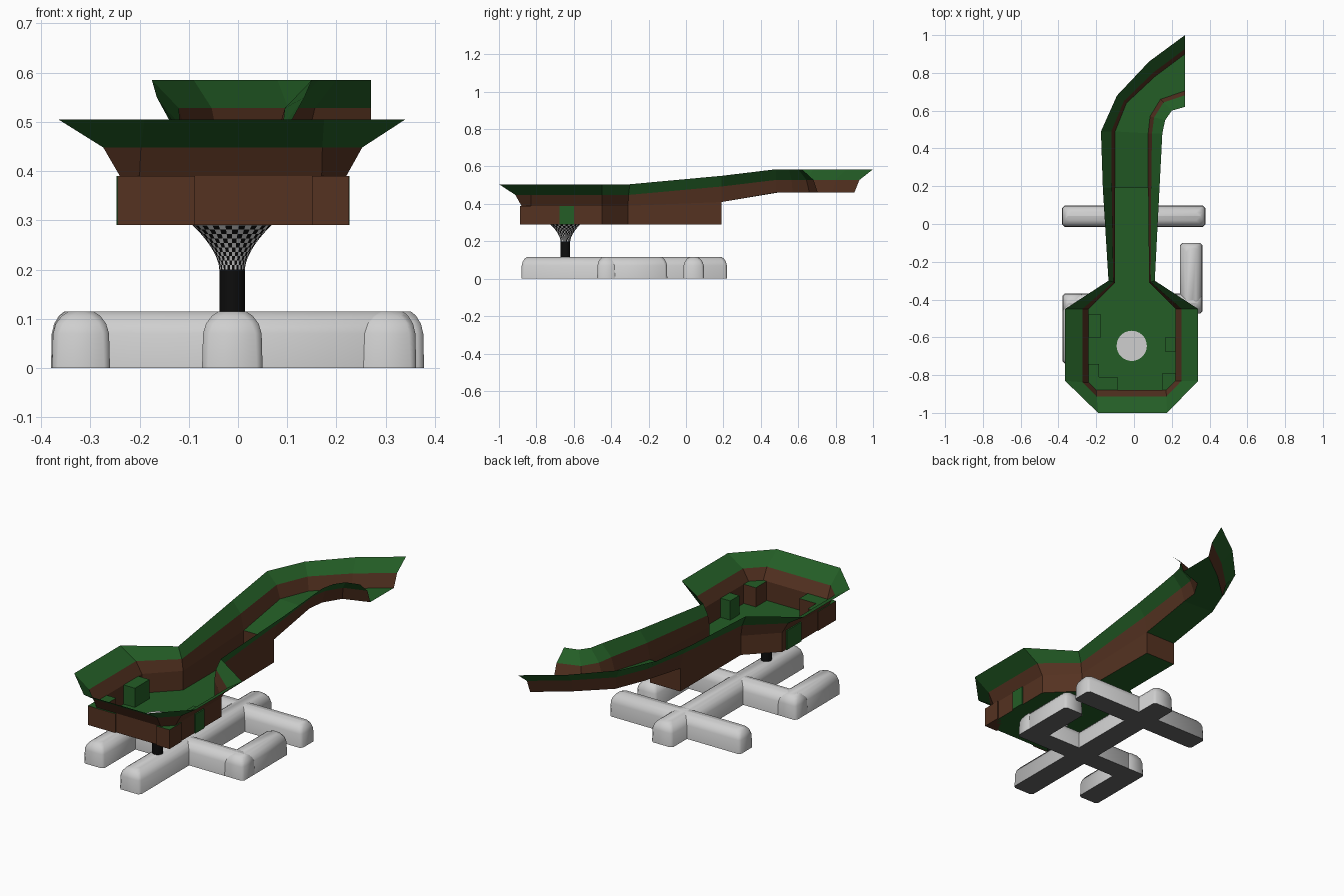
import bpy, bmesh, math

cube = bpy.data.objects.get("Cube")
if cube:
    bpy.data.objects.remove(cube, do_unlink=True)


def material(name, r, g, b):
    m = bpy.data.materials.new(name)
    m.use_nodes = True
    m.diffuse_color = (r, g, b, 1)
    m.node_tree.nodes["Principled BSDF"].inputs["Base Color"].default_value = (r, g, b, 1)
    return m


GREEN = material("grass green", 0.017, 0.11, 0.019)
BROWN = material("earth brown", 0.09, 0.032, 0.015)
WHITE = material("off white", 0.62, 0.62, 0.62)
GREY = material("dark grey", 0.13, 0.13, 0.13)
BLACK = material("black", 0.004, 0.004, 0.004)


def finish(bm, name, mats, smooth=None, recalc=True):
    if recalc:
        bmesh.ops.recalc_face_normals(bm, faces=bm.faces)
    mesh = bpy.data.meshes.new(name)
    bm.to_mesh(mesh)
    bm.free()
    for m in mats:
        mesh.materials.append(m)
    ob = bpy.data.objects.new(name, mesh)
    bpy.context.collection.objects.link(ob)
    if smooth:
        bpy.ops.object.select_all(action="DESELECT")
        ob.select_set(True)
        bpy.context.view_layer.objects.active = ob
        bpy.ops.object.shade_smooth_by_angle(angle=math.radians(smooth))
    return ob


# Channel and bowl outline: rim x, rim y, floor x, floor y from the open end to the front
left_side = [
    (.27, 1, .27, .9), (.08, .86, .11, .78), (-.09, .68, -.04, .64),
    (-.175, .49, -.1, .49), (-.165, .19, -.1, .19), (-.135, -.3, -.1, -.31),
    (-.365, -.45, -.24, -.45), (-.365, -.83, -.24, -.84), (-.19, -1, -.2, -.88)]
right_side = [
    (.27, .62, .27, .705), (.2, .6, .14, .66), (.165, .55, .085, .57),
    (.15, .48, .075, .48), (.135, .19, .075, .19), (.11, -.3, .08, -.31),
    (.34, -.45, .22, -.45), (.34, -.83, .22, -.83), (.175, -1, .17, -.88)]
STEP, NECK = 4, 5          # stations where the deep part and the bowl begin
BOTTOM, BAND, FLARE = .29, .057, .27


def heights(i):
    if i < STEP:
        return .46, .585
    return (.41, .55) if i == STEP else (.39, .505)


def build_shell():
    bm = bmesh.new()

    def column(i, station):
        rx, ry, fx, fy = station
        low, rim = heights(i)
        mid = (fx + (rx - fx) * FLARE, fy + (ry - fy) * FLARE, rim - BAND)
        pts = [(rx, ry, rim), mid, (fx, fy, low)]
        if i >= STEP:
            pts.append((fx, fy, BOTTOM))
        return [bm.verts.new(p) for p in pts]

    def face(verts, mat):
        bm.faces.new(verts).material_index = mat

    left = [column(i, s) for i, s in enumerate(left_side)]
    right = [column(i, s) for i, s in enumerate(right_side)]
    loop = left + right[::-1]
    # walls: green rim band, brown below
    for a, b in zip(loop, loop[1:]):
        for k in range(min(len(a), len(b)) - 1):
            face((a[k], a[k + 1], b[k + 1], b[k]), 0 if k == 0 else 1)
    # channel floor, step and bowl floor
    for i in range(NECK):
        k = 2 if i < STEP else 3
        face((left[i][k], left[i + 1][k if i >= STEP else 2],
              right[i + 1][k if i >= STEP else 2], right[i][k]), 0)
    face((left[STEP][2], left[STEP][3], right[STEP][3], right[STEP][2]), 1)
    face([c[3] for c in left[NECK:] + right[NECK:][::-1]], 0)
    finish(bm, "channel_and_bowl", [GREEN, BROWN])


build_shell()


def block(name, x0, x1, y0, y1, side):
    """Wall block with a green top."""
    bm = bmesh.new()
    bmesh.ops.create_cube(bm, size=1)
    for v in bm.verts:
        v.co = (x1 if v.co.x > 0 else x0, y1 if v.co.y > 0 else y0,
                .39 if v.co.z > 0 else BOTTOM)
    for f in bm.faces:
        f.material_index = 0 if f.normal.z > .5 else 1
    finish(bm, name, [GREEN, side])


block("front_right_block", -.245, -.087, -.888, -.81, BROWN)
block("front_right_corner_block", -.245, -.185, -.81, -.74, BROWN)
block("front_left_block", .15, .226, -.888, -.79, BROWN)
block("right_side_block", -.247, -.175, -.6, -.48, GREEN)
block("left_side_block", .165, .227, -.675, -.6, GREEN)


# Chequered funnel and stem
def build_funnel():
    cx, cy, sides, rows = -.012, -.645, 36, 10
    bm = bmesh.new()
    rings = []
    for r in range(rows + 1):
        t = r / rows
        radius = .026 + .054 * t ** 1.7
        z = .2 + (BOTTOM - .2) * t
        rings.append([bm.verts.new((cx + radius * math.cos(a), cy + radius * math.sin(a), z))
                      for a in (math.tau * s / sides for s in range(sides))])
    for r in range(rows):
        for s in range(sides):
            n = (s + 1) % sides
            f = bm.faces.new((rings[r][s], rings[r][n], rings[r + 1][n], rings[r + 1][s]))
            f.material_index = (r + s) % 2
    finish(bm, "funnel", [WHITE, BLACK], 40)

    for name, radius, z0, z1, mat in (("stem", .026, .1, .2, BLACK),
                                      ("funnel_cap", .08, BOTTOM - .001, BOTTOM + .004, WHITE)):
        bm = bmesh.new()
        bmesh.ops.create_cone(bm, cap_ends=True, segments=sides, radius1=radius,
                              radius2=radius, depth=z1 - z0)
        bmesh.ops.translate(bm, verts=bm.verts, vec=(cx, cy, (z0 + z1) / 2))
        finish(bm, name, [mat], 40)


build_funnel()


# Base beams with rounded tops
def beam(name, x0, x1, y0, y1):
    bm = bmesh.new()
    rings = []
    for z, d in ((0, 0), (.07, .002), (.09, .008), (.106, .02), (.115, .034)):
        e = d * .8
        c = .012 + d * .3
        ex, ey = (e, d) if x1 - x0 > y1 - y0 else (d, e)
        a, b, p, q = x0 + ex, x1 - ex, y0 + ey, y1 - ey
        rings.append([bm.verts.new((x, y, z)) for x, y in (
            (a + c, p), (b - c, p), (b, p + c), (b, q - c),
            (b - c, q), (a + c, q), (a, q - c), (a, p + c))])
    for lo, hi in zip(rings, rings[1:]):
        for i in range(len(lo)):
            j = (i + 1) % len(lo)
            bm.faces.new((lo[i], lo[j], hi[j], hi[i]))
    bm.faces.new(rings[-1])
    bm.faces.new(rings[0][::-1]).material_index = 1
    finish(bm, name, [WHITE, GREY], 50)


beam("base_spine", -.073, .05, -.88, .22)
beam("base_back_crossbar", -.38, .378, -.015, .097)
beam("base_middle_crossbar", -.378, .362, -.475, -.368)
beam("base_left_arm", .243, .362, -.475, -.1)
beam("base_right_arm", -.378, -.26, -.74, -.368)
